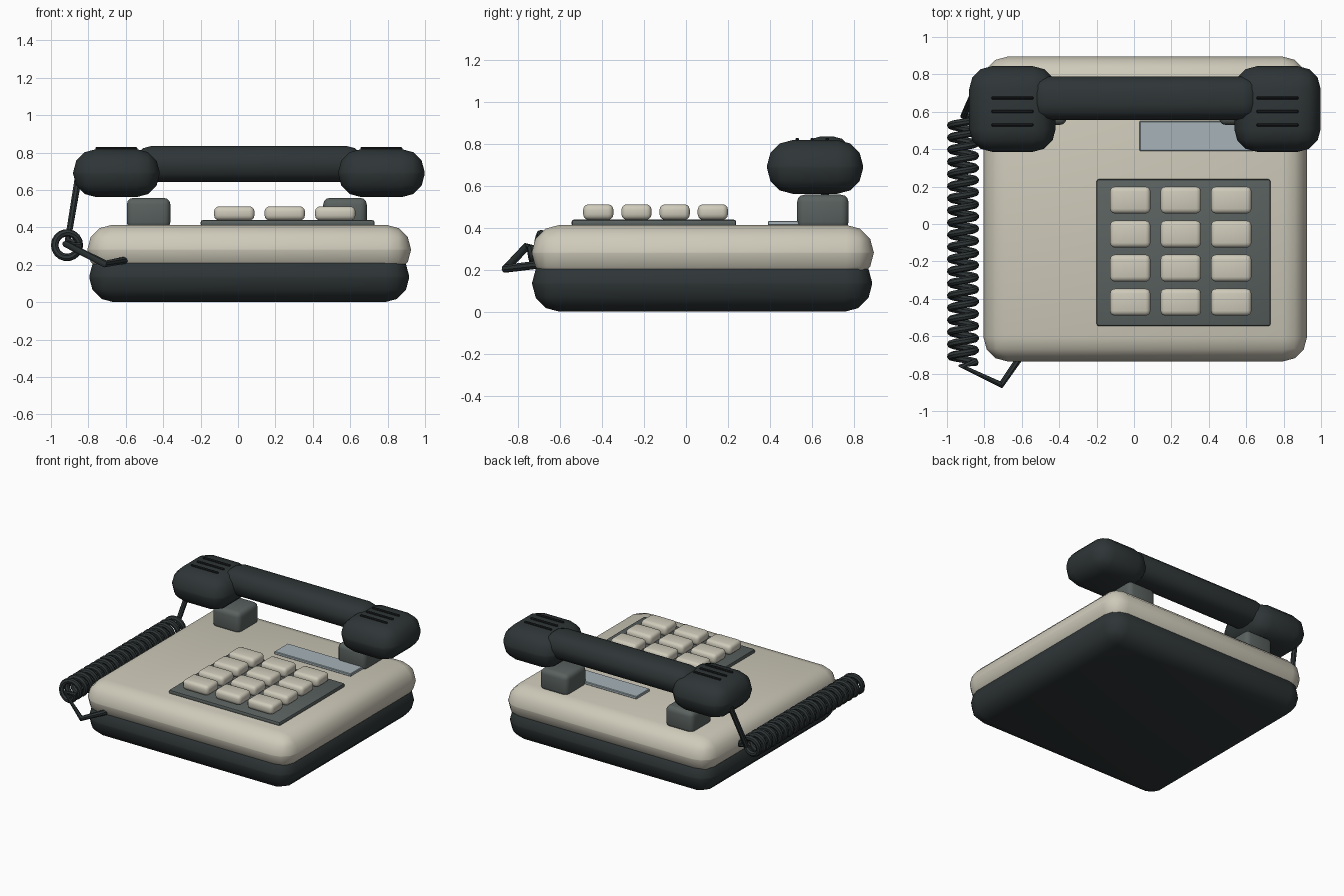
import bpy, bmesh, math
from mathutils import Matrix

if "Cube" in bpy.data.objects:
    bpy.data.objects.remove(bpy.data.objects["Cube"])


def material(name, rgb):
    m = bpy.data.materials.new(name)
    m.diffuse_color = (*rgb, 1)
    m.use_nodes = True
    m.node_tree.nodes["Principled BSDF"].inputs["Base Color"].default_value = m.diffuse_color
    return m


CREAM = material("cream_plastic", (0.62, 0.59, 0.49))
DARK = material("dark_plastic", (0.028, 0.036, 0.038))
GREY = material("grey_plastic", (0.10, 0.12, 0.115))
BLACK = material("black_slots", (0.012, 0.014, 0.015))
PAPER = material("label_card", (0.38, 0.45, 0.48))


def finish(obj, mat):
    obj.data.materials.append(mat)
    bpy.ops.object.select_all(action='DESELECT')
    bpy.context.view_layer.objects.active = obj
    obj.select_set(True)
    bpy.ops.object.shade_smooth_by_angle(angle=math.radians(35))


def rounded_box(name, centre, size, bevel, mat, segments=3):
    bm = bmesh.new()
    bmesh.ops.create_cube(bm, size=1, matrix=Matrix.Diagonal((*size, 1)))
    bmesh.ops.bevel(bm, geom=bm.edges[:], offset=bevel, segments=segments,
                    profile=0.5, affect='EDGES', clamp_overlap=True)
    mesh = bpy.data.meshes.new(name)
    bm.to_mesh(mesh)
    bm.free()
    obj = bpy.data.objects.new(name, mesh)
    obj.location = centre
    bpy.context.collection.objects.link(obj)
    finish(obj, mat)
    return obj


# Body: dark tray below, cream shell above
rounded_box("base_tray", (0.06, 0.077, 0.135), (1.71, 1.62, 0.27), 0.13, DARK)
rounded_box("body_shell", (0.06, 0.08, 0.281), (1.73, 1.63, 0.264), 0.13, CREAM)

# Keypad plate and keys
rounded_box("keypad_plate", (0.265, -0.153, 0.422), (0.93, 0.785, 0.034), 0.012, GREY, 2)
for row in range(4):
    for col in range(3):
        rounded_box(f"key_{row}_{col}", (-0.02 + 0.27 * col, 0.128 - 0.182 * row, 0.475),
                    (0.216, 0.144, 0.074), 0.026, CREAM)

# Blank label card
rounded_box("label_card", (0.35, 0.47, 0.422), (0.64, 0.16, 0.022), 0.004, PAPER, 1)

# Cradle posts, ear and mouth pieces with slots
for side, post_x, cup_x in (("left", -0.478, -0.65), ("right", 0.572, 0.767)):
    rounded_box(f"cradle_post_{side}", (post_x, 0.652, 0.475), (0.233, 0.245, 0.165), 0.035, GREY)
    rounded_box(f"handset_cup_{side}", (cup_x, 0.615, 0.69), (0.462, 0.458, 0.256), 0.122, DARK)
    for i in range(3):
        rounded_box(f"slot_{side}_{i}", (cup_x, 0.53 + 0.072 * i, 0.82),
                    (0.225, 0.017, 0.018), 0.005, BLACK, 1)

# Handset grip
rounded_box("handset_grip", (0.059, 0.672, 0.739), (1.215, 0.232, 0.192), 0.085, DARK)

# Coiled cord: lead from the handset, helix along the side, lead into the body
AX, AZ, R, TURNS, STEPS = -0.914, 0.305, 0.066, 20, 18
path = [(-0.85, 0.71, 0.69), (-0.91, 0.58, 0.33)]
for i in range(TURNS * STEPS + 1):
    a = 2 * math.pi * i / STEPS
    path.append((AX + R * math.cos(a), 0.56 - 1.30 * i / (TURNS * STEPS), AZ + R * math.sin(a)))
path += [(-0.92, -0.76, 0.31), (-0.71, -0.86, 0.205), (-0.60, -0.70, 0.225)]

curve = bpy.data.curves.new("coiled_cord", 'CURVE')
curve.dimensions = '3D'
curve.bevel_depth = 0.02
curve.bevel_resolution = 2
curve.use_fill_caps = True
spline = curve.splines.new('POLY')
spline.points.add(len(path) - 1)
for point, co in zip(spline.points, path):
    point.co = (*co, 1)
cord = bpy.data.objects.new("coiled_cord", curve)
bpy.context.collection.objects.link(cord)
bpy.ops.object.select_all(action='DESELECT')
bpy.context.view_layer.objects.active = cord
cord.select_set(True)
bpy.ops.object.convert(target='MESH')
cord = bpy.context.view_layer.objects.active
cord.data.materials.clear()
finish(cord, DARK)
